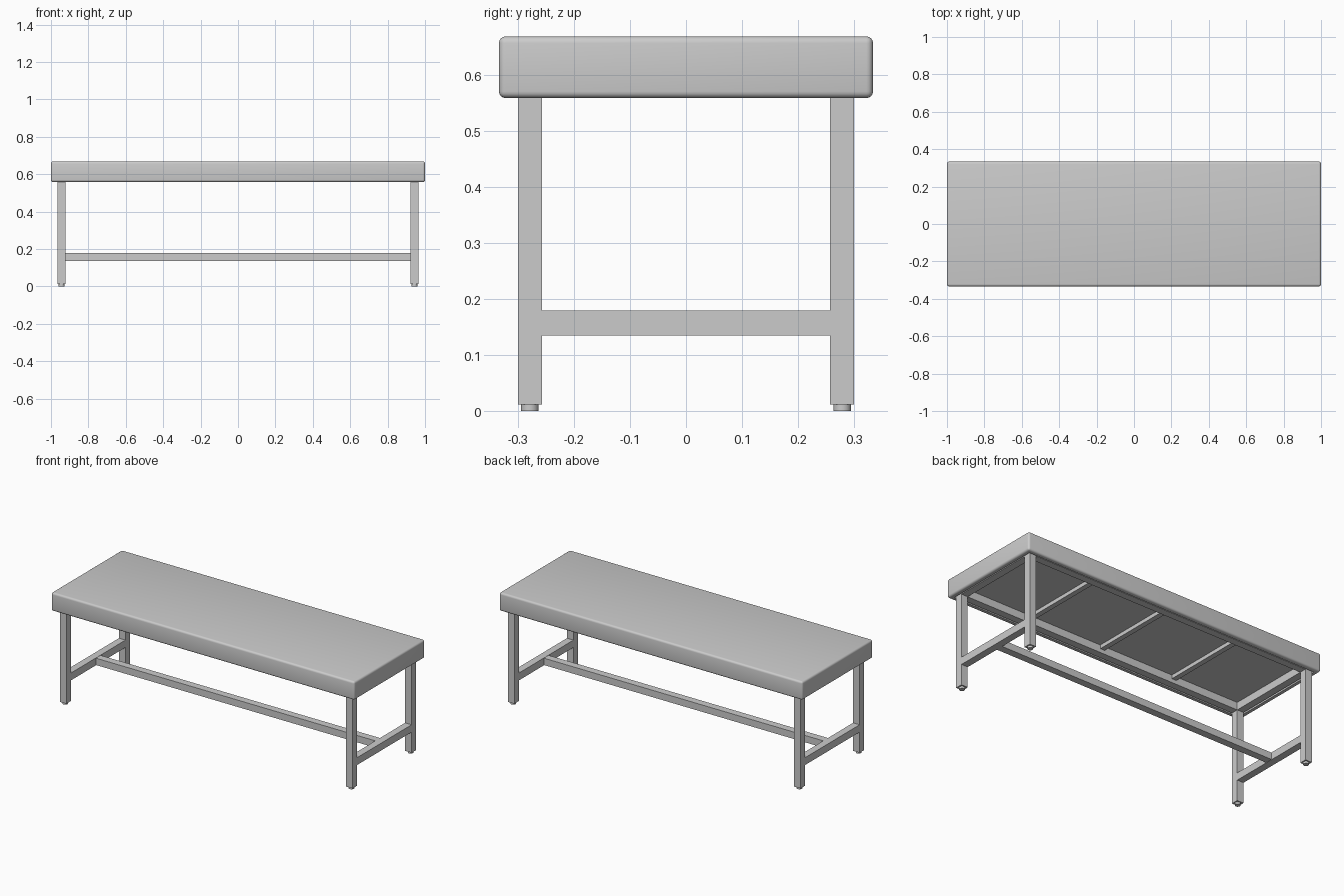
import bpy, bmesh

if "Cube" in bpy.data.objects:
    bpy.data.objects.remove(bpy.data.objects["Cube"])

def box(name, x, y, z):
    """Box from (min, max) ranges."""
    bm = bmesh.new()
    bmesh.ops.create_cube(bm, size=1)
    for v in bm.verts:
        v.co = [r[0] if c < 0 else r[1] for c, r in zip(v.co, (x, y, z))]
    return finish(name, bm)

def finish(name, bm):
    me = bpy.data.meshes.new(name)
    bm.to_mesh(me)
    bm.free()
    ob = bpy.data.objects.new(name, me)
    bpy.context.collection.objects.link(ob)
    return ob

def smooth(ob):
    bpy.ops.object.select_all(action='DESELECT')
    ob.select_set(True)
    bpy.context.view_layer.objects.active = ob
    bpy.ops.object.shade_smooth_by_angle()

LEG_X, LEG_Y = (0.922, 0.965), (0.257, 0.300)   # leg extents on the + side
BASE, DECK, TOP = 0.558, 0.605, 0.668           # skirt bottom, recess, cushion top

def side(r, s):
    return tuple(sorted((r[0] * s, r[1] * s)))

# Padded top: rounded box, hollow underneath
bm = bmesh.new()
bmesh.ops.create_cube(bm, size=1)
for v in bm.verts:
    v.co = (v.co.x * 2, v.co.y * 0.667, TOP if v.co.z > 0 else BASE)
bmesh.ops.bevel(bm, geom=bm.edges[:], offset=0.012, segments=4, profile=0.5, affect='EDGES')
bm.normal_update()
under = max((f for f in bm.faces if f.normal.z < -0.99), key=lambda f: f.calc_area())
bmesh.ops.inset_region(bm, faces=[under], thickness=0.021)
ext = bmesh.ops.extrude_discrete_faces(bm, faces=[under])
for v in ext['faces'][0].verts:
    v.co.z = DECK
bmesh.ops.recalc_face_normals(bm, faces=bm.faces[:])
smooth(finish("padded_top", bm))

# Legs with round feet
for sx, xn in ((-1, "left"), (1, "right")):
    for sy, yn in ((-1, "front"), (1, "back")):
        box(f"{yn}_{xn}_leg", side(LEG_X, sx), side(LEG_Y, sy), (0.012, DECK))
        bpy.ops.mesh.primitive_cylinder_add(vertices=24, radius=0.0155, depth=0.014,
            location=(sx * sum(LEG_X) / 2, sy * sum(LEG_Y) / 2, 0.007))
        foot = bpy.context.object
        foot.name = f"{yn}_{xn}_foot"
        smooth(foot)

# Upper frame rails
for s, n in ((-1, "front"), (1, "back")):
    box(f"{n}_rail", (-0.922, 0.922), side(LEG_Y, s), (0.56, DECK))

# End rails and low end stretchers
for s, n in ((-1, "left"), (1, "right")):
    box(f"{n}_rail", side(LEG_X, s), (-0.257, 0.257), (0.56, DECK))
    box(f"{n}_stretcher", side(LEG_X, s), (-0.257, 0.257), (0.135, 0.179))

# Long centre stretcher
box("centre_stretcher", (-0.922, 0.922), (-0.022, 0.022), (0.137, 0.178))

# Slats under the deck
for i in (-1, 0, 1):
    x = i * 0.49
    box(f"cross_slat_{i + 2}", (x - 0.015, x + 0.015), (-0.257, 0.257), (0.583, DECK))
